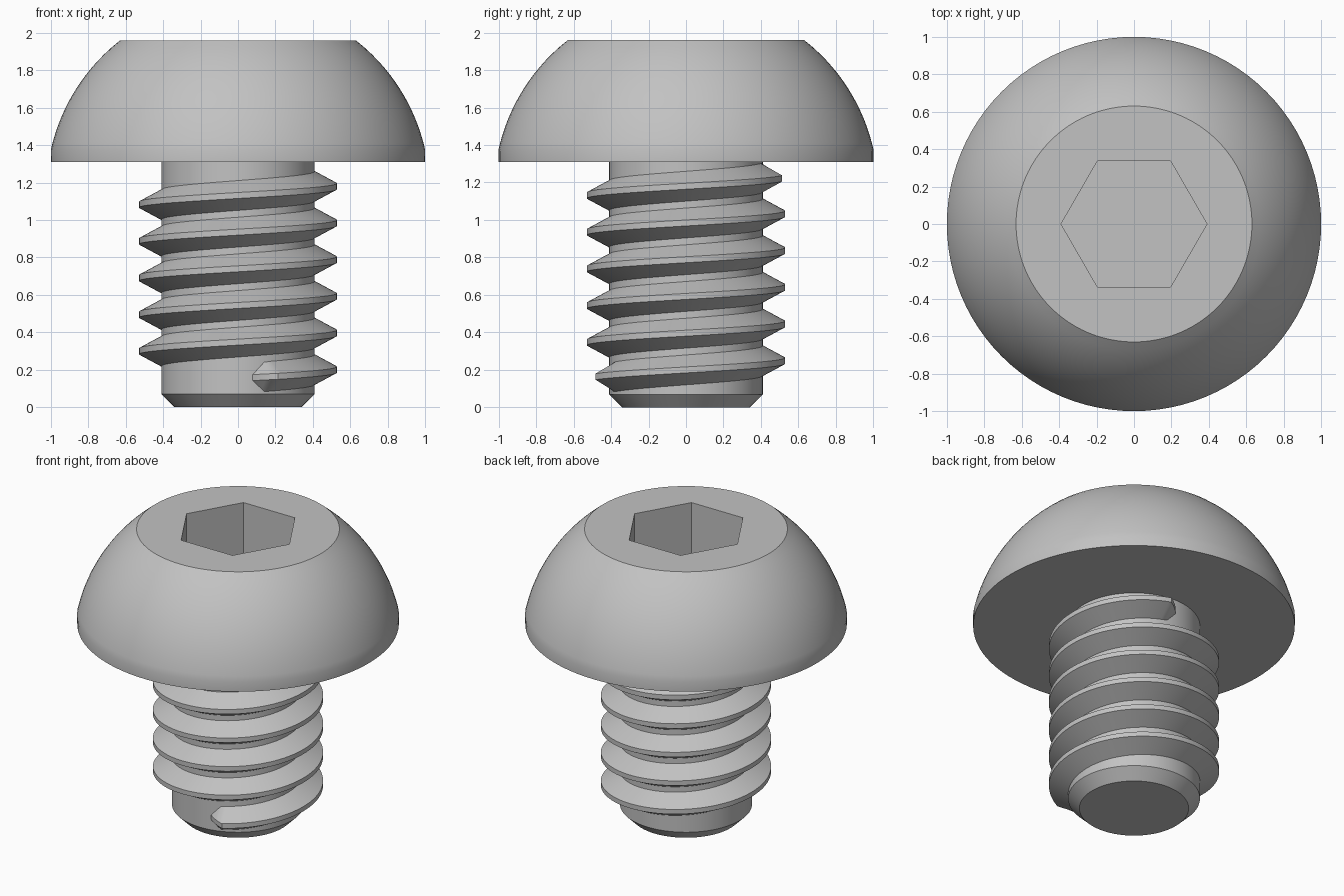
import bpy, bmesh
from math import sin, cos, radians, sqrt, pi

cube = bpy.data.objects.get("Cube")
if cube:
    bpy.data.objects.remove(cube, do_unlink=True)

GREY = (0.54, 0.54, 0.54, 1)
steel = bpy.data.materials.new("plain steel grey")
steel.use_nodes = True
steel.diffuse_color = GREY
steel.node_tree.nodes["Principled BSDF"].inputs["Base Color"].default_value = GREY


def make_object(name, bm):
    bmesh.ops.recalc_face_normals(bm, faces=bm.faces)
    mesh = bpy.data.meshes.new(name)
    bm.to_mesh(mesh)
    bm.free()
    mesh.materials.append(steel)
    obj = bpy.data.objects.new(name, mesh)
    bpy.context.collection.objects.link(obj)
    return obj


def skin(bm, rings, closed):
    """Join neighbouring rings of points with quads."""
    rows = [[bm.verts.new(p) for p in ring] for ring in rings]
    n = len(rows[0])
    for a, b in zip(rows, rows[1:]):
        for i in range(n):
            j = (i + 1) % n
            bm.faces.new((a[i], a[j], b[j], b[i]))
    if closed:
        bm.faces.new(rows[0])
        bm.faces.new(rows[-1])


def lathe(name, profile, sides=96):
    bm = bmesh.new()
    rings = [[(r * cos(2 * pi * i / sides), r * sin(2 * pi * i / sides), z)
              for i in range(sides)] for r, z in profile]
    skin(bm, rings, True)
    return make_object(name, bm)


def smooth(obj):
    bpy.ops.object.select_all(action='DESELECT')
    obj.select_set(True)
    bpy.context.view_layer.objects.active = obj
    bpy.ops.object.shade_smooth_by_angle(angle=radians(25))


# Domed head: short rim, then an arc up to the flat top
BASE, RIM, TOP = 1.31, 1.375, 1.96
CENTRE, RADIUS = 1.152, 1.025
profile = [(1.0, BASE)]
for i in range(17):
    z = RIM + (TOP - RIM) * i / 16
    profile.append((sqrt(RADIUS ** 2 - (z - CENTRE) ** 2), z))
head = lathe("head", profile)

# Hexagonal socket cut into the head
DEPTH = 0.42
bpy.ops.mesh.primitive_cylinder_add(vertices=6, radius=0.39, depth=2 * DEPTH,
                                    location=(0, 0, TOP), rotation=(0, 0, radians(30)))
cutter = bpy.context.object
cutter.name = "socket_cutter"
cutter.hide_render = True
cutter.data.materials.append(steel)
cut = head.modifiers.new("socket", 'BOOLEAN')
cut.operation = 'DIFFERENCE'
cut.solver = 'EXACT'
cut.object = cutter
bpy.context.view_layer.objects.active = head
bpy.ops.object.modifier_apply(modifier=cut.name)
bpy.data.objects.remove(cutter, do_unlink=True)

# Shank with a chamfered tip
shank = lathe("shank", [(0.34, 0), (0.41, 0.07), (0.41, BASE + 0.02)])

# Helical thread with a short ramp at each end
PITCH, START, END, RAMP = 0.196, -80, 5 * 360 + 90, 14
ROOT, CREST = 0.40, 0.528
rings = []
for a in range(START, END + 1, 2):
    t = min(1, (a - START) / RAMP, (END - a) / RAMP)
    r = ROOT + (CREST - ROOT) * t
    half = 0.016 + 0.069 * min(1, t / 0.7)
    z = 0.2 + PITCH * a / 360
    section = [(ROOT, -half), (r + 0.001, -0.016), (r + 0.001, 0.016), (ROOT, half)]
    rings.append([(q * cos(radians(a)), q * sin(radians(a)), z + h) for q, h in section])
bm = bmesh.new()
skin(bm, rings, True)
thread = make_object("thread", bm)

for part in (head, shank, thread):
    smooth(part)
